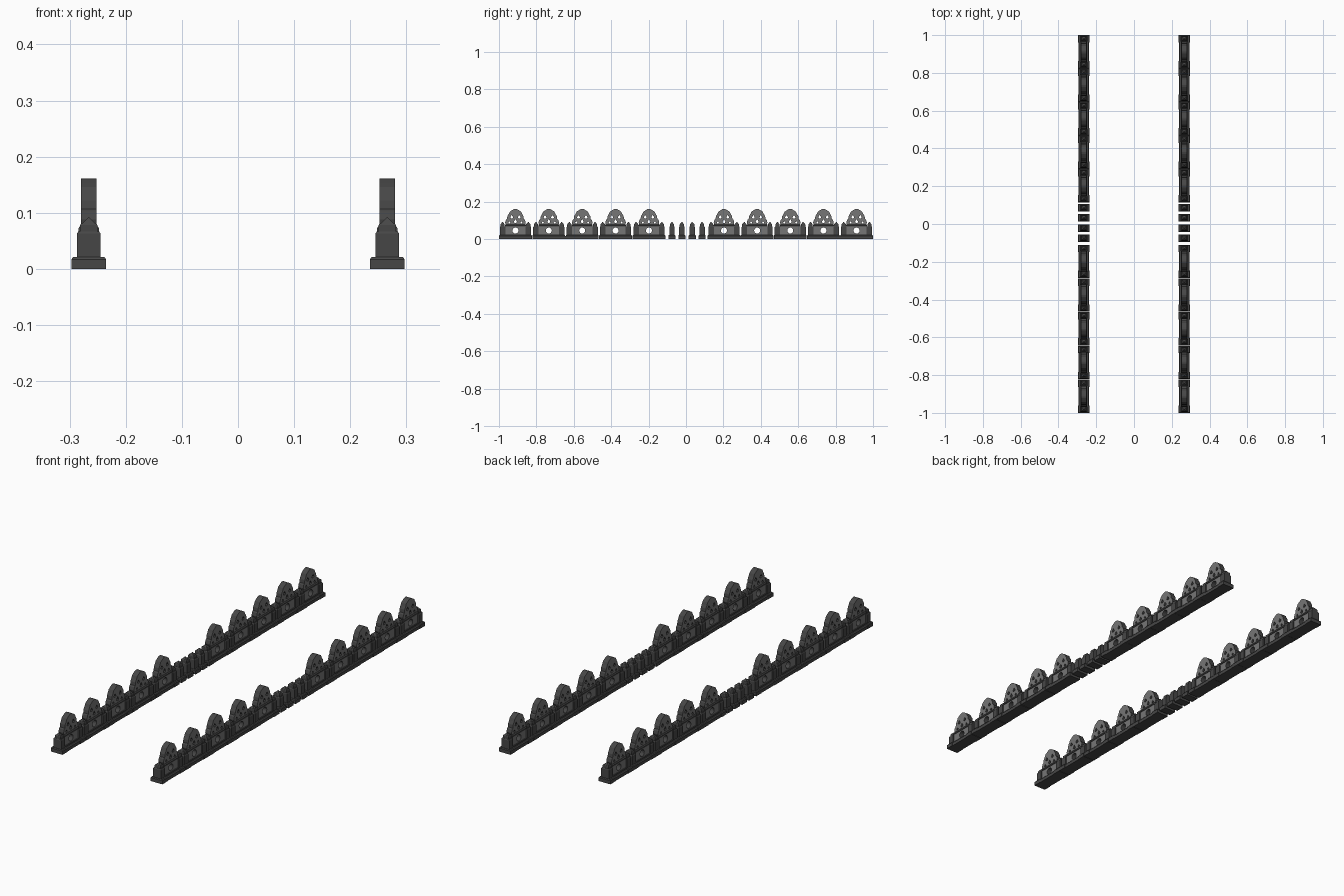
import bpy, bmesh, math
from mathutils import Matrix

if "Cube" in bpy.data.objects:
    bpy.data.objects.remove(bpy.data.objects["Cube"])


def material(name, v):
    m = bpy.data.materials.new(name)
    m.diffuse_color = (v, v, v, 1)
    m.use_nodes = True
    m.node_tree.nodes["Principled BSDF"].inputs["Base Color"].default_value = m.diffuse_color
    return m


DARK = material("dark_stone", 0.062)
LIGHT = material("light_stone", 0.18)


def loft(name, rings):
    """Stack of rectangular rings (half x, half y, z), closed at both ends."""
    bm = bmesh.new()
    prev = None
    for hx, hy, z in rings:
        ring = [bm.verts.new((sx * hx, sy * hy, z))
                for sx, sy in ((-1, -1), (1, -1), (1, 1), (-1, 1))]
        if prev:
            for i in range(4):
                j = (i + 1) % 4
                bm.faces.new((prev[i], prev[j], ring[j], ring[i]))
        else:
            bm.faces.new(ring[::-1])
        prev = ring
    bm.faces.new(prev)
    me = bpy.data.meshes.new(name)
    bm.to_mesh(me)
    bm.free()
    me.materials.append(DARK)
    return me


def pierced_plate(name, loops, half):
    """Flat plate in the y/z plane; the first loop is the outline, the rest are holes."""
    cu = bpy.data.curves.new(name, 'CURVE')
    cu.dimensions = '2D'
    cu.fill_mode = 'BOTH'
    cu.extrude = half
    for loop in loops:
        sp = cu.splines.new('POLY')
        sp.points.add(len(loop) - 1)
        for p, (y, z) in zip(sp.points, loop):
            p.co = (y, z, 0, 1)
        sp.use_cyclic_u = True
    tmp = bpy.data.objects.new("plate_helper", cu)
    bpy.context.scene.collection.objects.link(tmp)
    bpy.context.view_layer.update()
    dg = bpy.context.evaluated_depsgraph_get()
    me = bpy.data.meshes.new_from_object(tmp.evaluated_get(dg))
    bpy.data.objects.remove(tmp)
    me.name = name
    me.transform(Matrix(((0, 0, 1, 0), (1, 0, 0, 0), (0, 1, 0, 0), (0, 0, 0, 1))))
    me.materials.clear()
    me.materials.append(DARK)
    me.materials.append(LIGHT)
    bm = bmesh.new()
    bm.from_mesh(me)
    bmesh.ops.remove_doubles(bm, verts=bm.verts, dist=1e-5)
    bmesh.ops.recalc_face_normals(bm, faces=bm.faces)
    bm.normal_update()
    # broad faces are light, rims are dark
    for f in bm.faces:
        f.material_index = 1 if abs(f.normal.x) > 0.9 else 0
        f.smooth = False
    bm.to_mesh(me)
    bm.free()
    return me


def circle(y, z, r, n=16):
    return [(y + r * math.cos(2 * math.pi * i / n), z + r * math.sin(2 * math.pi * i / n))
            for i in range(n)]


def teardrop(y, z, w, h):
    return [(y, z + h), (y - w * .6, z + h * .2), (y - w, z - h * .5), (y - w * .5, z - h),
            (y + w * .5, z - h), (y + w, z - h * .5), (y + w * .6, z + h * .2)]


# Post: plinth, body, collar, pyramid cap
post = loft("post", [(.031, .0193, 0), (.031, .0193, .017), (.028, .0165, .021),
                     (.021, .0145, .021), (.021, .0145, .063), (.0185, .0125, .067),
                     (.0155, .0115, .067), (.0155, .0115, .078), (.0135, .010, .081),
                     (.0115, .009, .081), (.0008, .0008, .092)])

# Plinth and rail between the posts of a bay
plinth = loft("bay_plinth", [(.029, .052, 0), (.029, .052, .015), (.025, .052, .020),
                             (.020, .055, .020), (.020, .055, .024)])
rail = loft("bay_rail", [(.018, .056, .067), (.018, .056, .073), (.0145, .053, .078)])

# Lower panel with round opening
panel = pierced_plate("lower_panel", [[(-.056, .022), (.056, .022), (.056, .068), (-.056, .068)],
                                      circle(0, .045, .016)], .015)

# Pointed crest with pierced tracery
half = [(.052, .076), (.055, .088), (.051, .102), (.045, .107), (.043, .122),
        (.035, .135), (.030, .146), (.019, .153), (.009, .159)]
outline = half + [(0, .161)] + [(-y, z) for y, z in reversed(half)]
crest = pierced_plate("crest", [outline, teardrop(0, .096, .008, .010),
                                teardrop(.020, .119, .008, .009), teardrop(-.020, .119, .008, .009),
                                teardrop(.032, .089, .006, .006), teardrop(-.032, .089, .006, .006)],
                      .0135)


def place(me, name, x, y):
    ob = bpy.data.objects.new(name, me)
    ob.location = (x, y, 0)
    bpy.context.scene.collection.objects.link(ob)


# Two mirrored rows, each with two groups of five bays and loose posts between
for x in (-.266, .266):
    for start, end in ((-.912, -.198), (.203, .912)):
        for i in range(5):
            y = start + (end - start) * i / 4
            for me in (plinth, panel, rail, crest):
                place(me, me.name, x, y)
            for s in (-1, 1):
                place(post, "bay_post", x, y + s * .0687)
    for y in (-.075, -.022, .033, .086):
        place(post, "loose_post", x, y)
